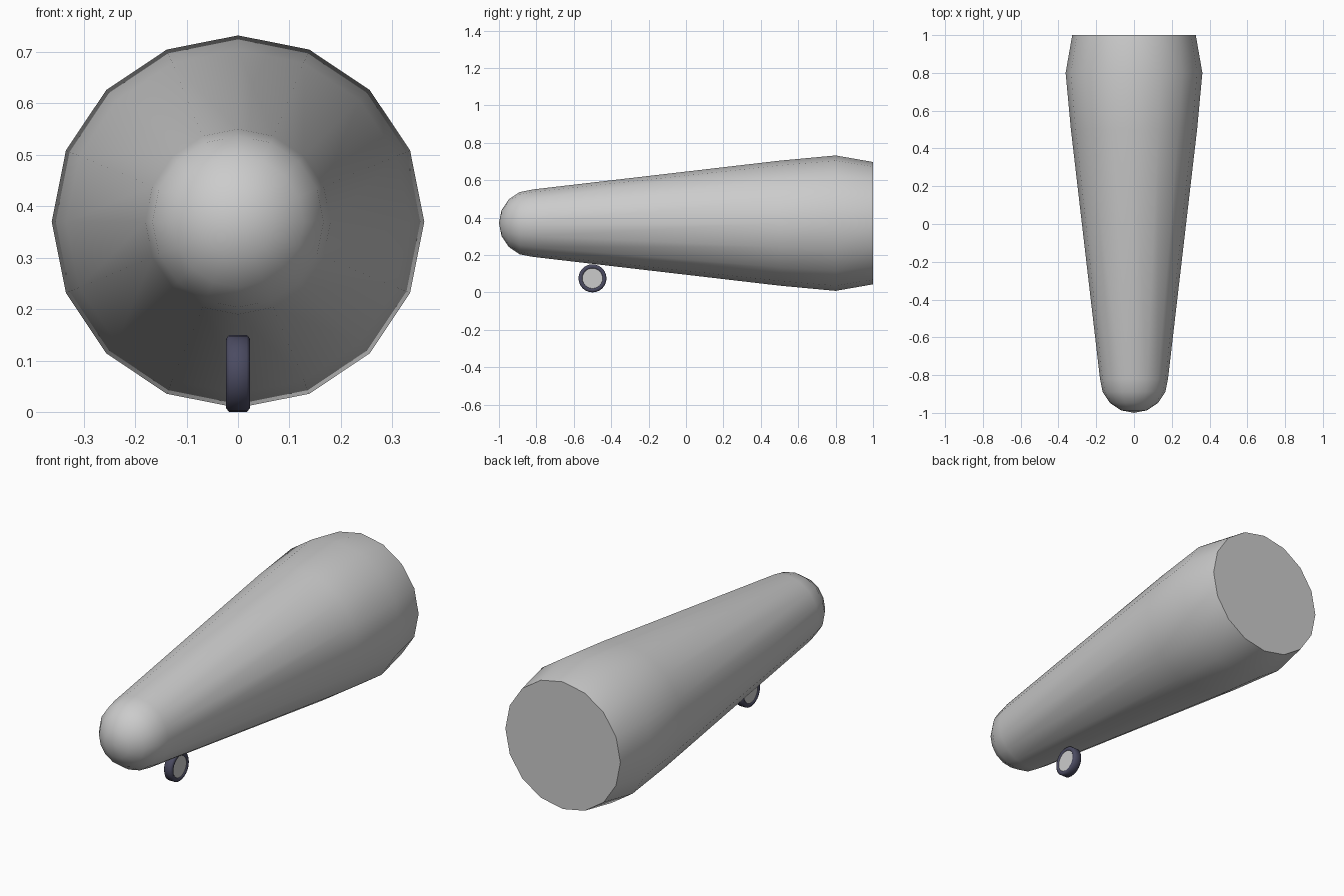
import bpy, bmesh, math

if "Cube" in bpy.data.objects:
    bpy.data.objects.remove(bpy.data.objects["Cube"])


def lathe(name, profile, axis, center, sides, closed=False, color=None, angle=35):
    """Spin (distance along axis, radius) points around the 'x' or 'y' axis."""
    bm = bmesh.new()
    rings = []
    for d, r in profile:
        ring = []
        for i in range(sides if r > 0 else 1):
            a = 2 * math.pi * i / sides
            u, w = r * math.cos(a), r * math.sin(a)
            co = (u, d, w) if axis == 'y' else (d, u, w)
            ring.append(bm.verts.new([p + c for p, c in zip(co, center)]))
        rings.append(ring)
    pairs = list(zip(rings, rings[1:]))
    if closed:
        pairs.append((rings[-1], rings[0]))
    for a, b in pairs:
        for i in range(sides):
            j = (i + 1) % sides
            if len(a) == 1:
                bm.faces.new((a[0], b[i], b[j]))
            elif len(b) == 1:
                bm.faces.new((a[i], b[0], a[j]))
            else:
                bm.faces.new((a[i], b[i], b[j], a[j]))
    if not closed:
        for ring in (rings[0], rings[-1]):
            if len(ring) > 1:
                bm.faces.new(ring)
    bmesh.ops.recalc_face_normals(bm, faces=bm.faces)
    mesh = bpy.data.meshes.new(name)
    bm.to_mesh(mesh)
    bm.free()
    obj = bpy.data.objects.new(name, mesh)
    bpy.context.collection.objects.link(obj)
    if color:
        mat = bpy.data.materials.new(name + "_colour")
        mat.diffuse_color = color
        mat.use_nodes = True
        mat.node_tree.nodes["Principled BSDF"].inputs["Base Color"].default_value = mat.diffuse_color
        mesh.materials.append(mat)
    bpy.ops.object.select_all(action='DESELECT')
    obj.select_set(True)
    bpy.context.view_layer.objects.active = obj
    bpy.ops.object.shade_smooth_by_angle(angle=math.radians(angle))
    return obj


# Fuselage: round nose, long flare, short taper to a flat rear cap
NOSE = 0.18
dome = [(-0.82 - NOSE * math.cos(t), NOSE * math.sin(t))
        for t in (math.radians(22.5 * k) for k in range(1, 5))]
body = [(-1.0, 0)] + dome + [(0.5, 0.334), (0.8, 0.362), (1.0, 0.327)]
lathe("fuselage", body, 'y', (0, 0, 0.37), 16)

# Nose wheel: dark bevelled tyre around a plain hub
WHEEL = (0, -0.5, 0.075)
tyre = [(-0.018, 0.053), (-0.023, 0.058), (-0.023, 0.068), (-0.017, 0.075),
        (0.017, 0.075), (0.023, 0.068), (0.023, 0.058), (0.018, 0.053)]
lathe("tyre", tyre, 'x', WHEEL, 24, closed=True, color=(0.07, 0.07, 0.12, 1), angle=50)
lathe("wheel_hub", [(-0.019, 0.054), (0.019, 0.054)], 'x', WHEEL, 24)
